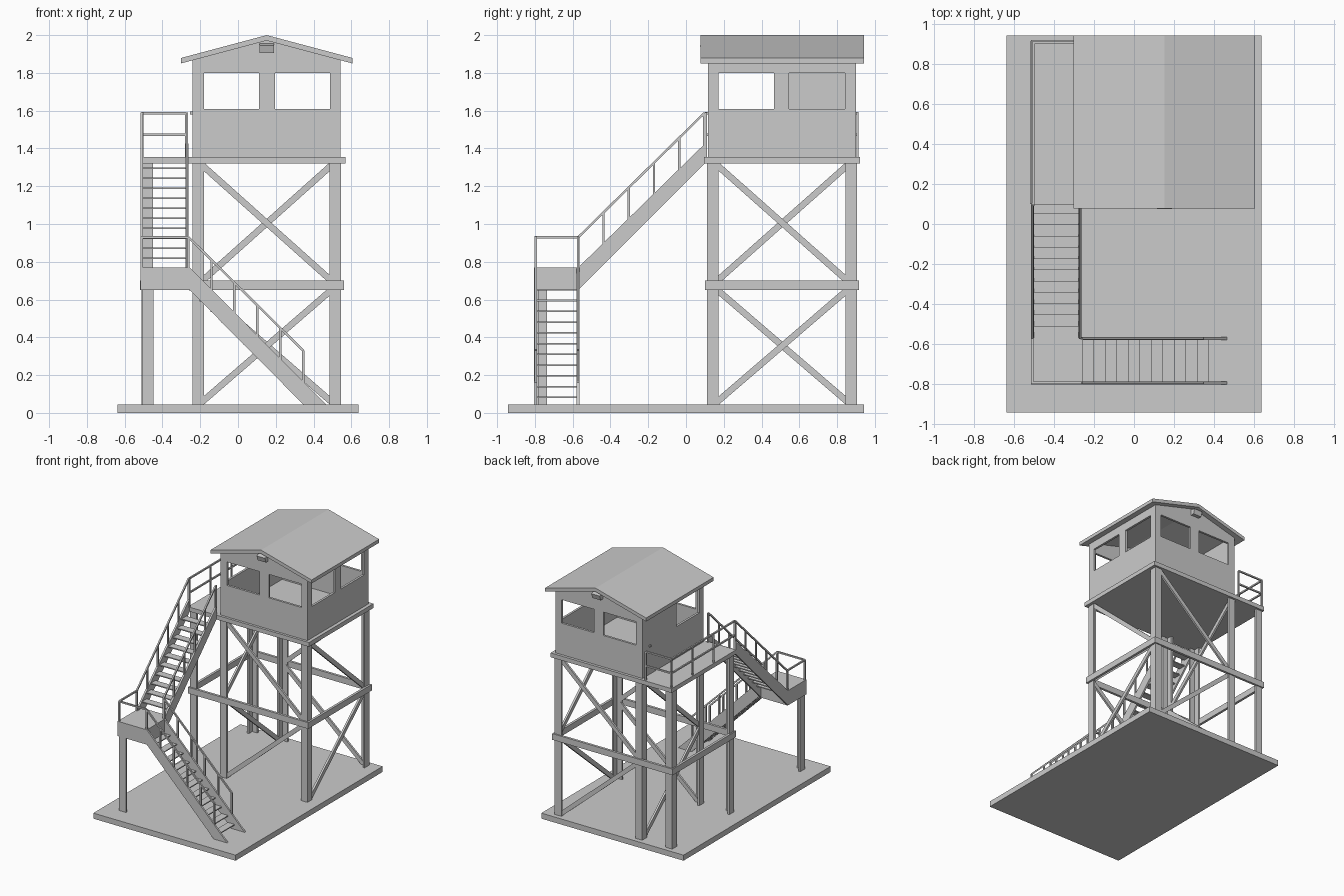
import bpy, bmesh
from mathutils import Vector, Matrix

if "Cube" in bpy.data.objects:
    bpy.data.objects.remove(bpy.data.objects["Cube"])


def make(name, bm):
    bmesh.ops.recalc_face_normals(bm, faces=bm.faces)
    me = bpy.data.meshes.new(name)
    bm.to_mesh(me)
    bm.free()
    ob = bpy.data.objects.new(name, me)
    bpy.context.collection.objects.link(ob)
    return ob


def prism(name, profile, axis, lo, hi):
    """Extrude a 2D profile along an axis; profile is (y,z), (x,z) or (x,y)."""
    def place(p, d):
        return {'x': (d, p[0], p[1]), 'y': (p[0], d, p[1]), 'z': (p[0], p[1], d)}[axis]
    bm = bmesh.new()
    face = bm.faces.new([bm.verts.new(place(p, lo)) for p in profile])
    ext = bmesh.ops.extrude_face_region(bm, geom=[face])
    shift = Vector(place((0, 0), hi - lo))
    bmesh.ops.translate(bm, vec=shift,
                        verts=[v for v in ext['geom'] if isinstance(v, bmesh.types.BMVert)])
    return make(name, bm)


def box(name, x0, x1, y0, y1, z0, z1):
    return prism(name, [(x0, y0), (x1, y0), (x1, y1), (x0, y1)], 'z', z0, z1)


def bar(name, a, b, normal, width=0.012, thick=0.012):
    """Straight bar from a to b, its thin side facing the given normal."""
    a, b, n = Vector(a), Vector(b), Vector(normal)
    d = b - a
    u = d.normalized()
    s = u.cross(n).normalized()
    n = s.cross(u)
    m = Matrix((u * d.length, s * width, n * thick)).transposed().to_4x4()
    m.translation = (a + b) / 2
    bm = bmesh.new()
    bmesh.ops.create_cube(bm, size=1, matrix=m)
    return make(name, bm)


def angle_post(name, x, y, sx, sy, z1, w=0.06, t=0.016):
    """L-section post; its corner sits at x, y and the legs run towards sx, sy."""
    pts = [(0, 0), (w, 0), (w, t), (t, t), (t, w), (0, w)]
    prism(name, [(x + sx * p, y + sy * q) for p, q in pts], 'z', 0, z1)


# ground slab
box("base_slab", -0.638, 0.638, -0.943, 0.943, 0, 0.045)

# tower posts
for x, sx in ((-0.51, 1), (-0.24, 1), (0.545, -1)):
    for y, sy in ((0.112, 1), (0.905, -1)):
        angle_post("tower_post", x, y, sx, sy, 1.325)
angle_post("landing_post", -0.508, -0.797, 1, 1, 0.68)

# belt of beams at mid height and the deck
BX0, BX1, BY0, BY1 = -0.52, 0.56, 0.1, 0.915
for y in (BY0, BY1 - 0.02):
    box("belt_beam", BX0, BX1, y, y + 0.02, 0.65, 0.7)
for x in (BX0, BX1 - 0.02):
    box("belt_beam", x, x + 0.02, BY0, BY1, 0.65, 0.7)
box("deck", -0.517, 0.57, 0.096, 0.922, 1.32, 1.355)

# one diagonal per bay, zigzagging upwards and mirrored on opposite faces
for (z0, z1), flip in (((0.05, 0.66), 0), ((0.69, 1.32), 1)):
    for y, x, opposite in ((0.125, 0.531, 0), (0.89, -0.226, 1)):
        a, b = (z0, z1) if flip == opposite else (z1, z0)
        bar("cross_brace", (-0.2, y, a), (0.505, y, b), (0, 1, 0), 0.034, 0.016)
        bar("cross_brace", (x, 0.155, a), (x, 0.865, b), (1, 0, 0), 0.034, 0.016)

# cabin walls
CX0, CX1, CY0, CY1, T = -0.24, 0.542, 0.116, 0.9, 0.018
MID, SILL, HEAD = 0.152, 1.61, 1.80
for y in (CY0, CY1 - T):
    box("end_wall_lower", CX0, CX1, y, y + T, 1.355, SILL)
    for x0, x1 in ((CX0, -0.18), (0.112, 0.195), (0.487, CX1)):
        box("end_wall_pier", x0, x1, y, y + T, SILL, HEAD)
    prism("gable", [(CX0, HEAD), (CX1, HEAD), (CX1, 1.87), (MID, 1.975), (CX0, 1.87)],
          'y', y, y + T)
for x, piers in ((CX0, ((CY0, 0.172), (0.467, CY1))),
                 (CX1 - T, ((CY0, 0.172), (0.467, 0.545), (0.843, CY1)))):
    box("side_wall_lower", x, x + T, CY0, CY1, 1.355, SILL)
    box("side_wall_header", x, x + T, CY0, CY1, HEAD, 1.87)
    for y0, y1 in piers:
        box("side_wall_pier", x, x + T, y0, y1, SILL, HEAD)
box("door_knob", -0.253, -0.24, 0.805, 0.82, 1.58, 1.595)

# roof
prism("roof", [(-0.302, 1.85), (-0.302, 1.879), (MID, 2.0), (0.606, 1.879),
               (0.606, 1.85), (MID, 1.971)], 'y', 0.078, 0.943)

# lamps under both gable peaks
for s, y in ((1, CY0), (-1, CY1)):
    prism("lamp", [(y, 1.955), (y - s * 0.042, 1.945), (y - s * 0.03, 1.906), (y, 1.906)],
          'x', 0.115, 0.19)

# stairs: side boards and landing
low = [(-0.255, 0.77), (0.51, 0), (0.39, 0), (-0.255, 0.65)]
high = [(-0.57, 0.77), (0.1, 1.425), (0.1, 1.32), (-0.57, 0.65)]
for y in (-0.805, -0.58):
    prism("lower_stringer", low, 'y', y, y + 0.015)
for x in (-0.517, -0.277):
    prism("upper_stringer", high, 'x', x, x + 0.015)
box("landing", -0.517, -0.255, -0.805, -0.565, 0.65, 0.77)

# stairs: treads
for i in range(11):
    z = 0.652 - i * 0.057
    x = -0.23 + i * 0.0575
    box("lower_tread", x - 0.03, x + 0.03, -0.795, -0.575, z - 0.004, z + 0.004)
    z = 0.765 + i * 0.053
    y = -0.54 + i * 0.0565
    box("upper_tread", -0.507, -0.27, y - 0.03, y + 0.03, z - 0.004, z + 0.004)


def railing(name, a, b, drop, count, normal, mids=()):
    """Handrail from a to b with evenly spaced posts that drop down from it."""
    a, b = Vector(a), Vector(b)
    bar(name + "_handrail", a, b, normal)
    for m in mids:
        bar(name + "_midrail", a - Vector((0, 0, m)), b - Vector((0, 0, m)), normal)
    for i in range(count):
        p = a.lerp(b, i / (count - 1))
        bar(name + "_post", p, p - Vector((0, 0, drop)), normal)


# stair, landing and walkway railings
for y in (-0.796, -0.572):
    railing("lower_stair", (-0.262, y, 0.93), (0.345, y, 0.33), 0.18, 6, (0, 1, 0))
for x in (-0.509, -0.27):
    railing("upper_stair", (x, -0.57, 0.93), (x, 0.097, 1.587), 0.19, 6, (1, 0, 0))
railing("landing_front", (-0.509, -0.796, 0.93), (-0.262, -0.796, 0.93), 0.19, 2, (0, 1, 0))
railing("landing_side", (-0.509, -0.796, 0.93), (-0.509, -0.57, 0.93), 0.19, 2, (1, 0, 0))
railing("walkway_side", (-0.505, 0.097, 1.587), (-0.505, 0.908, 1.587), 0.235, 4,
        (1, 0, 0), (0.115,))
railing("walkway_end", (-0.505, 0.908, 1.587), (-0.275, 0.908, 1.587), 0.235, 2,
        (0, 1, 0), (0.115,))
bar("walkway_entry_post", (-0.27, 0.105, 1.59), (-0.27, 0.105, 1.34), (1, 0, 0))
